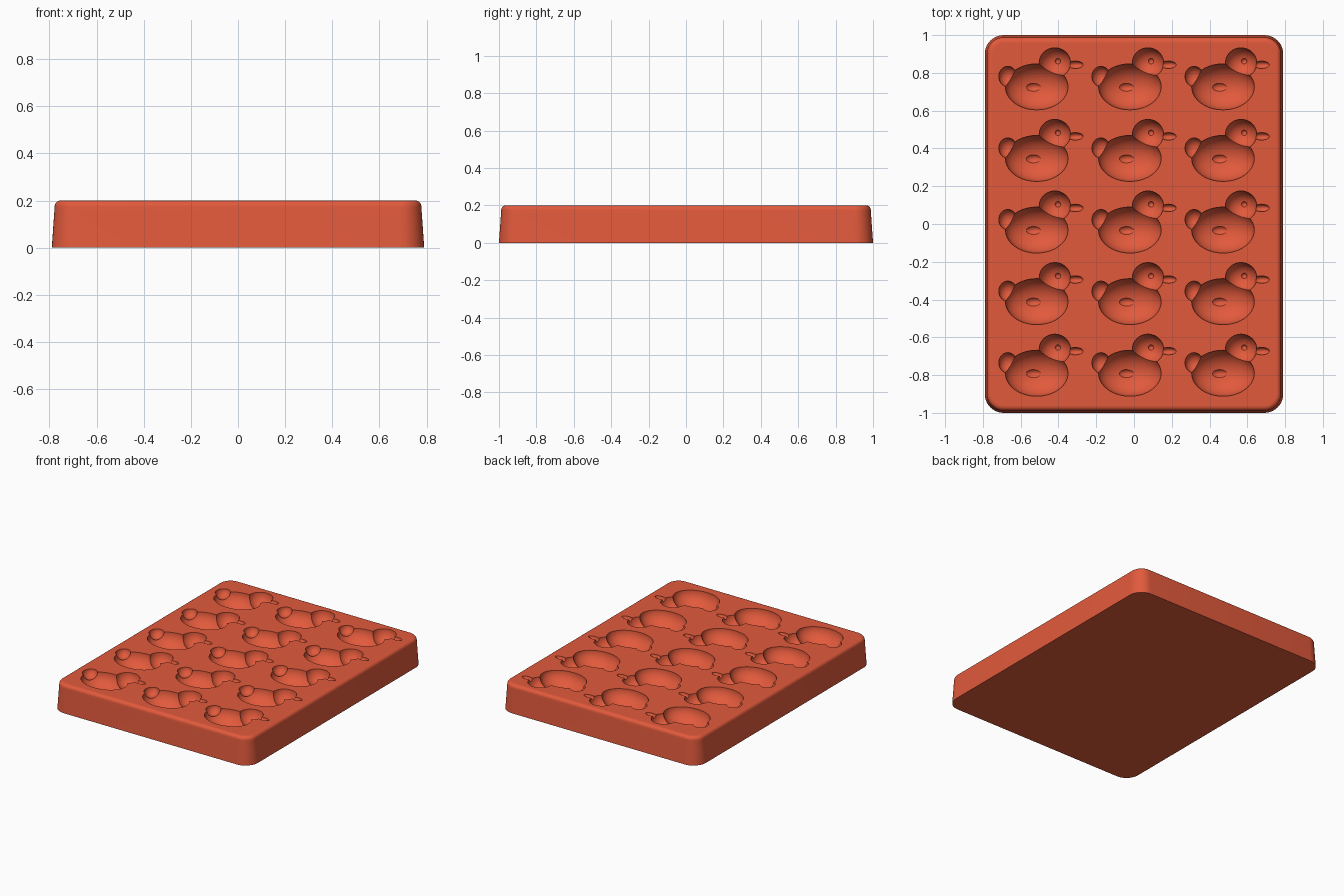
import bpy, bmesh, math
from mathutils import Matrix, Vector

cube = bpy.data.objects.get("Cube")
if cube:
    bpy.data.objects.remove(cube, do_unlink=True)

HALF_X, HALF_Y, TOP = 0.79, 1.0, 0.2
CORNER, FILLET, DRAFT = 0.1, 0.025, 0.012

silicone = bpy.data.materials.new("coral_red")
silicone.use_nodes = True
colour = (0.76, 0.102, 0.045, 1)
silicone.diffuse_color = colour
silicone.node_tree.nodes["Principled BSDF"].inputs["Base Color"].default_value = colour


def make_object(name, bm):
    bmesh.ops.recalc_face_normals(bm, faces=bm.faces)
    mesh = bpy.data.meshes.new(name)
    bm.to_mesh(mesh)
    bm.free()
    mesh.materials.append(silicone)
    obj = bpy.data.objects.new(name, mesh)
    bpy.context.collection.objects.link(obj)
    return obj


def rounded_loop(bm, inset, z, steps=10):
    """One ring of the rounded rectangle outline, moved inward by inset."""
    radius = CORNER - inset
    ring = []
    for quarter, (sx, sy) in enumerate([(1, 1), (-1, 1), (-1, -1), (1, -1)]):
        for i in range(steps + 1):
            a = (quarter + i / steps) * math.pi / 2
            ring.append(bm.verts.new((sx * (HALF_X - CORNER) + radius * math.cos(a),
                                      sy * (HALF_Y - CORNER) + radius * math.sin(a), z)))
    return ring


# Tray block: drafted walls, filleted upper edge, flat top and bottom
section = [(0, 0), (DRAFT * 0.9, 0.155)]
for i in range(7):
    a = i / 6 * math.pi / 2
    section.append((DRAFT + FILLET * (1 - math.cos(a)), TOP - FILLET * (1 - math.sin(a))))
section.append((DRAFT + FILLET + 0.01, TOP))

bm = bmesh.new()
rings = [rounded_loop(bm, inset, z) for inset, z in section]
for low, high in zip(rings, rings[1:]):
    for i in range(len(low)):
        j = (i + 1) % len(low)
        bm.faces.new((low[i], low[j], high[j], high[i]))
bm.faces.new(rings[0])
bm.faces.new(rings[-1])
tray = make_object("duck_mould_tray", bm)

# Duck hollow parts: centre relative to the body, then radii
duck_parts = {
    "body": ((0, 0, 0), (0.166, 0.122, 0.105)),
    "head": ((0.096, 0.127, 0), (0.083, 0.08, 0.085)),
    "tail": ((-0.153, 0.055, 0), (0.048, 0.054, 0.05)),
    "beak": ((0.204, 0.117, 0), (0.042, 0.02, 0.025)),
    "wing": ((-0.015, -0.002, -0.087), (0.045, 0.026, 0.028)),
    "eye": ((0.112, 0.136, -0.08), (0.015, 0.015, 0.015)),
}
centres = [Vector((-0.515 + 0.493 * col, 0.726 - 0.379 * row, TOP))
           for row in range(5) for col in range(3)]

# Press each part into the tray for all fifteen ducks at once
cutters = []
for part, (offset, radii) in duck_parts.items():
    bm = bmesh.new()
    small = part in ("wing", "eye", "beak")
    for centre in centres:
        place = Matrix.Translation(centre + Vector(offset)) @ Matrix.Diagonal((*radii, 1))
        # A slight turn keeps cutter vertices off the tray's top plane
        place = place @ Matrix.Rotation(0.037, 4, "X")
        bmesh.ops.create_uvsphere(bm, u_segments=20 if small else 40,
                                  v_segments=12 if small else 24, radius=1, matrix=place)
    cutter = make_object("cutter_" + part, bm)
    cutter.hide_render = True
    cutters.append(cutter)
    cut = tray.modifiers.new("press_" + part, "BOOLEAN")
    cut.operation = "DIFFERENCE"
    cut.solver = "EXACT"
    cut.object = cutter

# Bake the hollows and discard the helpers
bpy.context.view_layer.update()
graph = bpy.context.evaluated_depsgraph_get()
baked = bpy.data.meshes.new_from_object(tray.evaluated_get(graph))
tray.modifiers.clear()
tray.data = baked
for cutter in cutters:
    bpy.data.objects.remove(cutter, do_unlink=True)

# One material slot, smooth curves with crisp rims
tray.data.materials.clear()
tray.data.materials.append(silicone)
for face in tray.data.polygons:
    face.material_index = 0
bpy.ops.object.select_all(action="DESELECT")
tray.select_set(True)
bpy.context.view_layer.objects.active = tray
bpy.ops.object.shade_smooth_by_angle(angle=math.radians(30))
